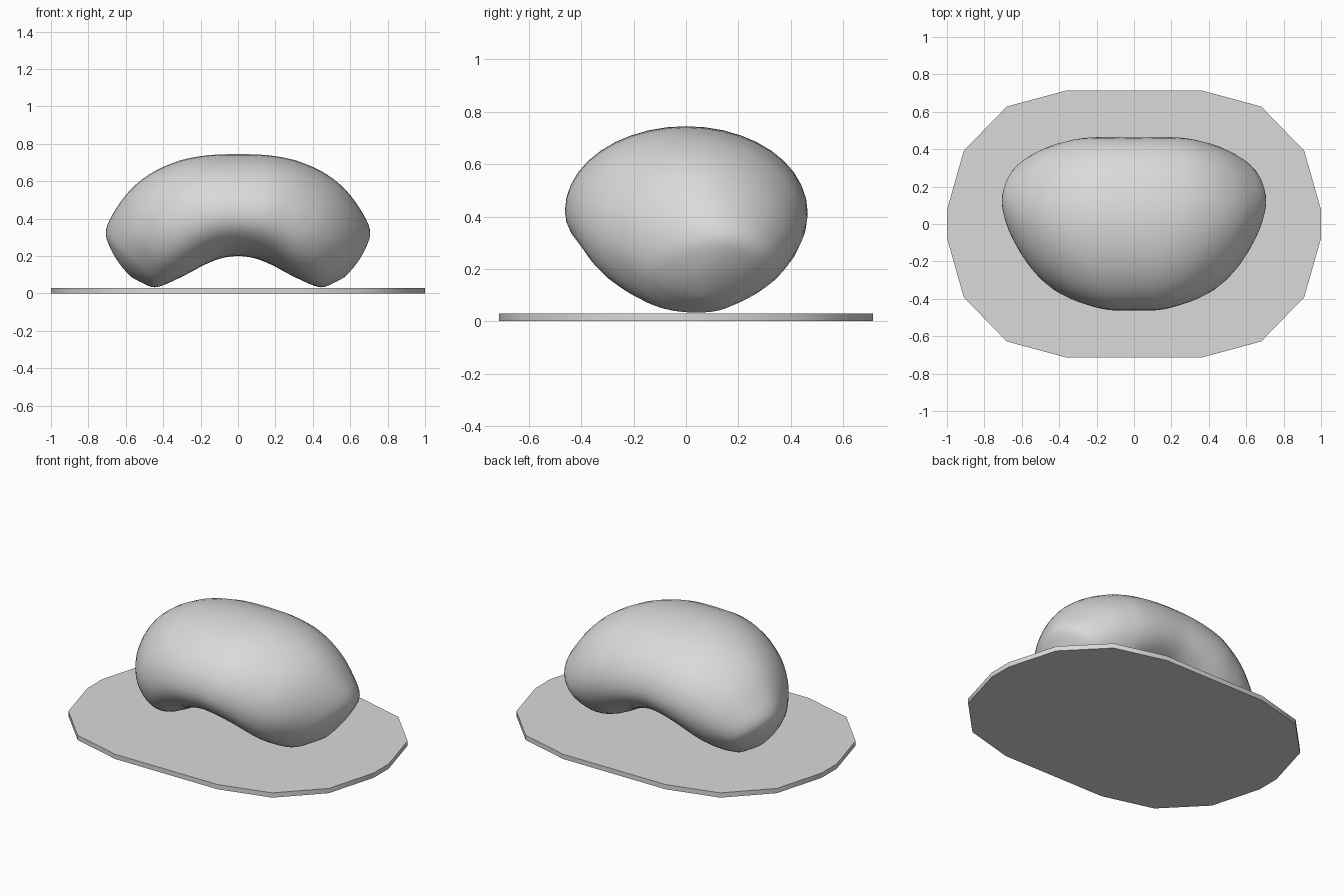
import bpy, bmesh, math

if "Cube" in bpy.data.objects:
    bpy.data.objects.remove(bpy.data.objects["Cube"])

grey = bpy.data.materials.new("light grey")
grey.diffuse_color = (0.7, 0.7, 0.7, 1)
grey.use_nodes = True
grey.node_tree.nodes["Principled BSDF"].inputs["Base Color"].default_value = grey.diffuse_color


def add_object(name, bm):
    bmesh.ops.recalc_face_normals(bm, faces=bm.faces)
    mesh = bpy.data.meshes.new(name)
    bm.to_mesh(mesh)
    bm.free()
    mesh.materials.append(grey)
    ob = bpy.data.objects.new(name, mesh)
    bpy.context.collection.objects.link(ob)
    return ob


# Flat faceted base plate: one quadrant of the outline, mirrored round
quad = [(1, .075), (.91, .392), (.68, .628), (.357, .715)]
outline = (quad + [(-x, y) for x, y in reversed(quad)]
           + [(-x, -y) for x, y in quad] + [(x, -y) for x, y in reversed(quad)])
bm = bmesh.new()
low, high = [[bm.verts.new((x, y, z)) for x, y in outline] for z in (0, .03)]
bm.faces.new(low)
bm.faces.new(high)
for k in range(len(outline)):
    m = (k + 1) % len(outline)
    bm.faces.new((low[k], low[m], high[m], high[k]))
base = add_object("base_plate", bm)
bpy.context.view_layer.objects.active = base
base.select_set(True)
bpy.ops.object.shade_smooth_by_angle(angle=math.radians(50))

# Bean sections from the middle to one end:
# outer x, outer z, inner x, inner z, y centre, y radius, y skew, widest-point fraction
half = [
    (0, .745, 0, .20, 0, .462, 0, .41),
    (.21, .733, .09, .188, .003, .462, 0, .41),
    (.40, .68, .18, .153, .017, .442, .01, .42),
    (.55, .583, .26, .110, .03, .405, .02, .44),
    (.65, .46, .33, .075, .048, .347, .035, .46),
    (.708, .34, .39, .047, .07, .265, .055, .49),
    (.687, .25, .43, .035, .065, .195, .04, .5),
    (.635, .16, .47, .037, .065, .115, .01, .5),
    (.57, .085, .57, .085, .065, 0, 0, .5),
]
sections = [(-s[0], s[1], -s[2]) + s[3:] for s in reversed(half[1:])] + half


def spline(i, t):
    """Smooth blend of the sections around index i."""
    n = len(sections) - 1
    p = [sections[min(max(k, 0), n)] for k in (i - 1, i, i + 1, i + 2)]
    return [.5 * (2 * b + (c - a) * t + (2 * a - 5 * b + 4 * c - d) * t * t
                  + (3 * b - a - 3 * c + d) * t ** 3) for a, b, c, d in zip(*p)]


def power(v, e):
    return math.copysign(abs(v) ** e, v)


STEPS, SIDES = 4, 40
bm = bmesh.new()
rings = []
for j in range(1, (len(sections) - 1) * STEPS):
    ox, oz, ix, iz, yc, ry, skew, frac = spline(j // STEPS, (j % STEPS) / STEPS)
    w = min(1, abs(ox) / .7) ** 2
    ring = []
    for k in range(SIDES):
        a = 2 * math.pi * k / SIDES
        c, s = math.cos(a), math.sin(a)
        # Narrower outer side and fuller underside towards the ends
        e = 1 + .15 * w if c > 0 else .94 - .12 * w
        c, s = power(c, e), power(s, e)
        f = frac + c * ((1 - frac) if c > 0 else frac)
        ring.append(bm.verts.new((ix + (ox - ix) * f, yc + ry * s + skew * c,
                                  iz + (oz - iz) * f)))
    rings.append(ring)
for r, q in zip(rings, rings[1:]):
    for k in range(SIDES):
        m = (k + 1) % SIDES
        bm.faces.new((r[k], r[m], q[m], q[k]))
# Closed bean tips
for ring, sec in ((rings[0], sections[0]), (rings[-1], sections[-1])):
    tip = bm.verts.new((sec[0], sec[4], sec[1]))
    for k in range(SIDES):
        bm.faces.new((ring[k], ring[(k + 1) % SIDES], tip))
# Even out the surface a little
for _ in range(3):
    bmesh.ops.smooth_vert(bm, verts=[v for v in bm.verts if abs(v.co.x) > .35],
                          factor=.3, use_axis_x=True, use_axis_y=True, use_axis_z=True)
bean = add_object("bean_body", bm)
for p in bean.data.polygons:
    p.use_smooth = True
